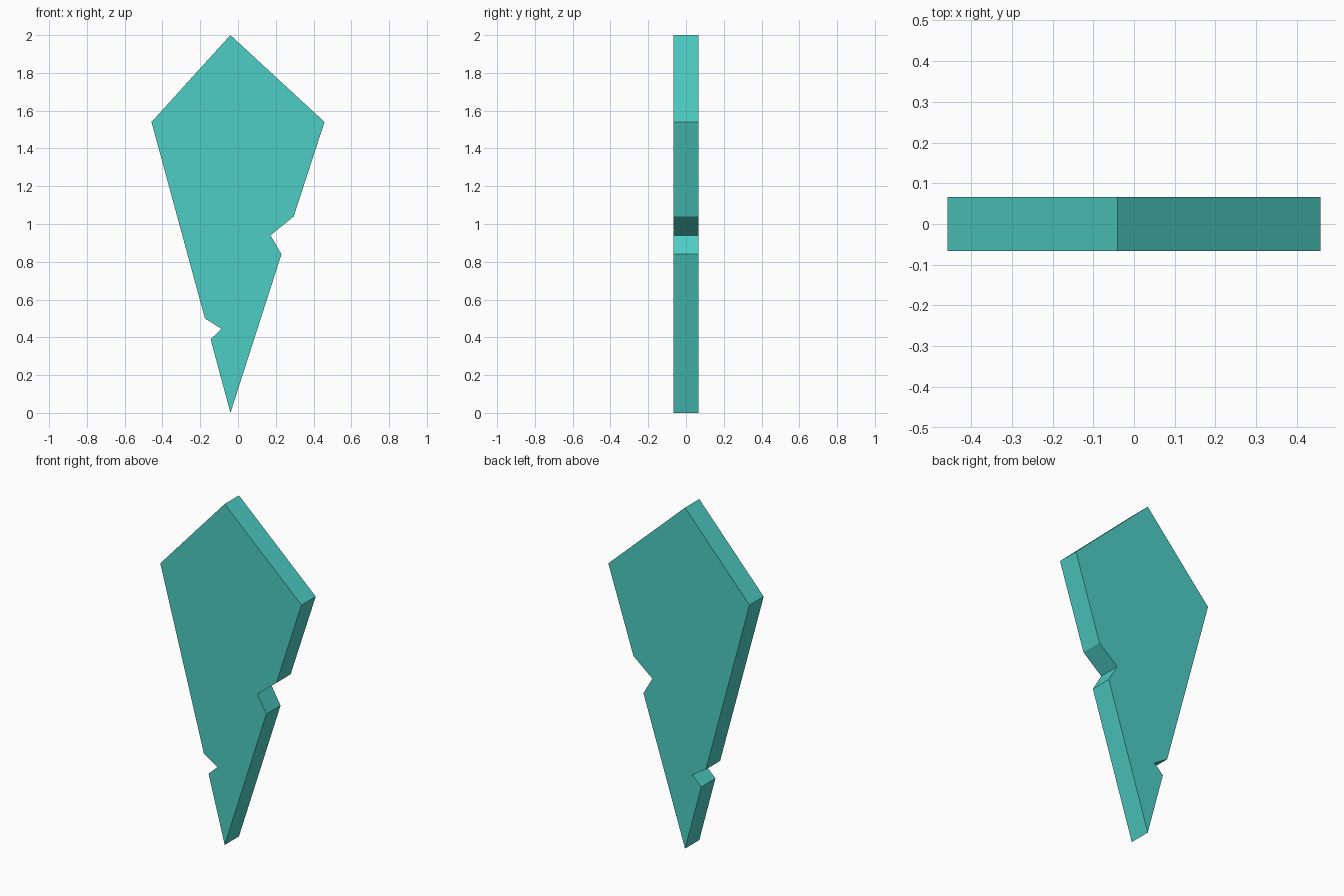
import bpy
import bmesh

if "Cube" in bpy.data.objects:
    bpy.data.objects.remove(bpy.data.objects["Cube"])

THICKNESS = 0.132

# Outline of the shard in x, z, counter-clockwise seen from the front
OUTLINE = [
    (-0.04, 0.0),                                  # bottom point
    (0.23, 0.84), (0.172, 0.94), (0.295, 1.04),    # right notch
    (0.458, 1.54), (-0.04, 2.0), (-0.458, 1.54),   # shoulders and tip
    (-0.175, 0.50), (-0.087, 0.445), (-0.145, 0.39),  # left notch
]

teal = bpy.data.materials.new("teal")
teal.diffuse_color = (0.076, 0.610, 0.552, 1.0)
teal.use_nodes = True
teal.node_tree.nodes["Principled BSDF"].inputs["Base Color"].default_value = teal.diffuse_color

# Front face extruded straight back into a flat slab
bm = bmesh.new()
front = bm.faces.new([bm.verts.new((x, -THICKNESS / 2, z)) for x, z in OUTLINE])
result = bmesh.ops.extrude_face_region(bm, geom=[front], use_keep_orig=True)
back_verts = [v for v in result["geom"] if isinstance(v, bmesh.types.BMVert)]
bmesh.ops.translate(bm, verts=back_verts, vec=(0, THICKNESS, 0))
bmesh.ops.recalc_face_normals(bm, faces=bm.faces)

mesh = bpy.data.meshes.new("notched_shard")
bm.to_mesh(mesh)
bm.free()
mesh.materials.append(teal)
shard = bpy.data.objects.new("notched_shard", mesh)
bpy.context.collection.objects.link(shard)
